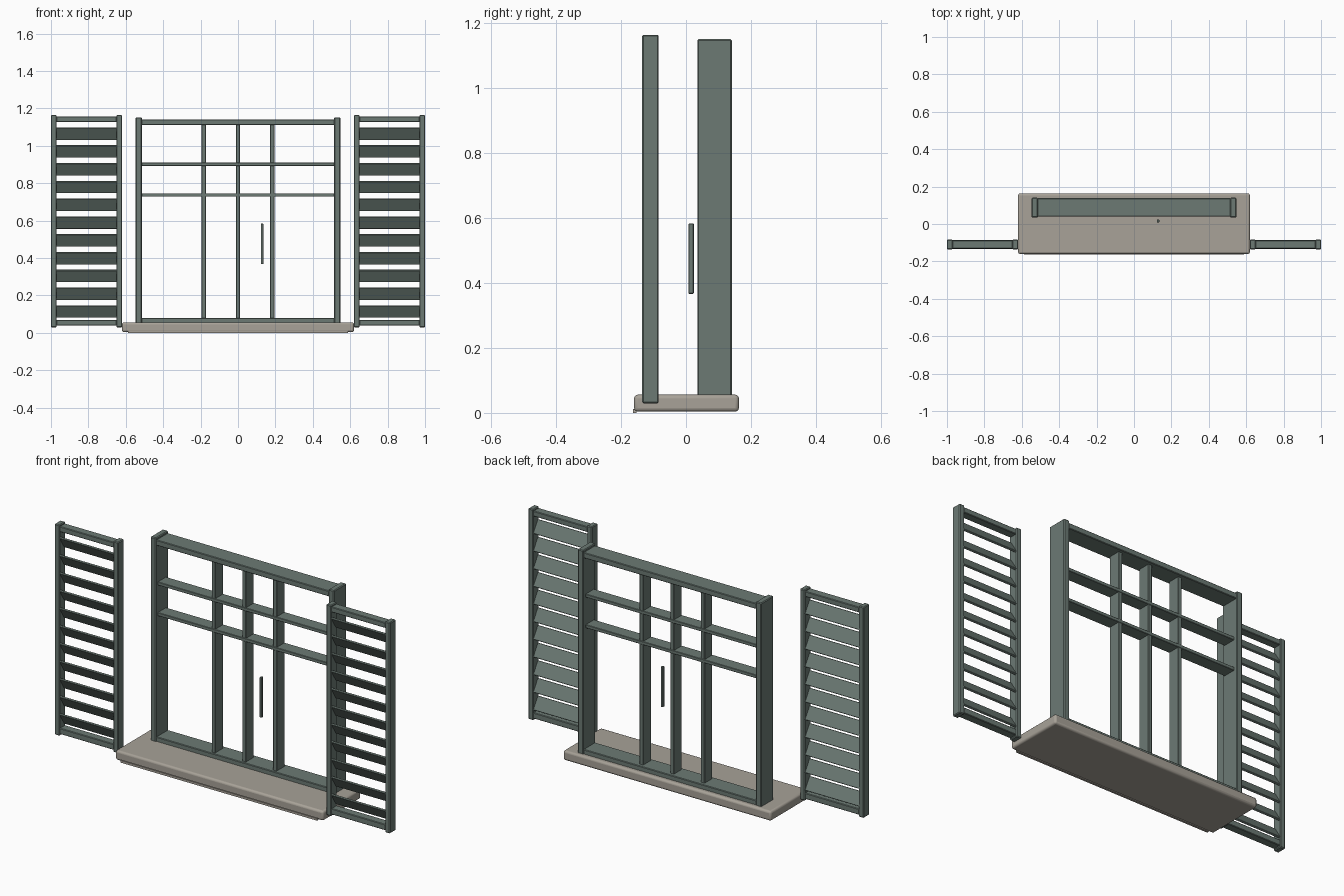
import bpy, math

if "Cube" in bpy.data.objects:
    bpy.data.objects.remove(bpy.data.objects["Cube"])


def material(name, colour):
    m = bpy.data.materials.new(name)
    m.diffuse_color = (*colour, 1)
    m.use_nodes = True
    m.node_tree.nodes["Principled BSDF"].inputs["Base Color"].default_value = m.diffuse_color
    return m


GREEN = material("grey_green_paint", (0.150, 0.195, 0.175))
STONE = material("warm_stone", (0.392, 0.362, 0.314))


def box(name, x, y, z, mat=GREEN, bevel=0.003, segments=1, tilt=0.0):
    """Bevelled box from (min, max) ranges, optionally tilted about x."""
    bpy.ops.mesh.primitive_cube_add(
        size=1, location=[(a + b) / 2 for a, b in (x, y, z)])
    ob = bpy.context.object
    ob.name = name
    ob.scale = [b - a for a, b in (x, y, z)]
    bpy.ops.object.transform_apply(location=False, rotation=False, scale=True)
    ob.rotation_euler.x = tilt
    ob.data.materials.append(mat)
    if bevel:
        mod = ob.modifiers.new("soft_edges", 'BEVEL')
        mod.width = bevel
        mod.segments = segments
    return ob


# Sill with rounded edges and a drip lip under its front
box("sill", (-0.62, 0.62), (-0.16, 0.163), (0.004, 0.056), STONE, 0.011, 3)
bpy.ops.object.shade_smooth_by_angle()
box("sill_drip_lip", (-0.587, 0.587), (-0.164, -0.152), (0, 0.012), STONE, 0)

# Outer window frame
for side, s in (("left", -1), ("right", 1)):
    box(f"frame_jamb_{side}", sorted((s * 0.514, s * 0.547)),
        (0.035, 0.141), (0.05, 1.152), bevel=0.004)
box("frame_head", (-0.516, 0.516), (0.039, 0.138), (1.111, 1.141))
box("frame_bottom_rail", (-0.516, 0.516), (0.039, 0.138), (0.05, 0.08))

# Upright mullions and horizontal glazing bars
for i, x in enumerate((-0.183, 0, 0.183)):
    box(f"mullion_{i + 1}", (x - 0.011, x + 0.011),
        (0.052, 0.119), (0.078, 1.113), bevel=0.002)
for i, z in enumerate((0.737, 0.902)):
    box(f"glazing_bar_{i + 1}", (-0.515, 0.515),
        (0.050, 0.121), (z - 0.009, z + 0.009), bevel=0.002)

# Slim pull handle
box("handle", (0.122, 0.135), (0.008, 0.024), (0.367, 0.584), bevel=0.002)

# Louvred shutters
for side, s in (("left", -1), ("right", 1)):
    def span(a, b):
        return sorted((s * a, s * b))
    for part, a, b in (("inner", 0.62, 0.65), ("outer", 0.97, 1.0)):
        box(f"shutter_{side}_{part}_stile", span(a, b),
            (-0.135, -0.084), (0.029, 1.165), bevel=0.004)
    for part, z0, z1 in (("bottom", 0.038, 0.07), ("top", 1.128, 1.157)):
        box(f"shutter_{side}_{part}_rail", span(0.648, 0.972),
            (-0.132, -0.087), (z0, z1))
    # Slats lean forward at the top
    for i in range(11):
        z = 0.114 + 0.0951 * i
        box(f"shutter_{side}_slat_{i + 1}", span(0.648, 0.972),
            (-0.1145, -0.1045), (z - 0.037, z + 0.037),
            bevel=0.0015, tilt=math.radians(32))
